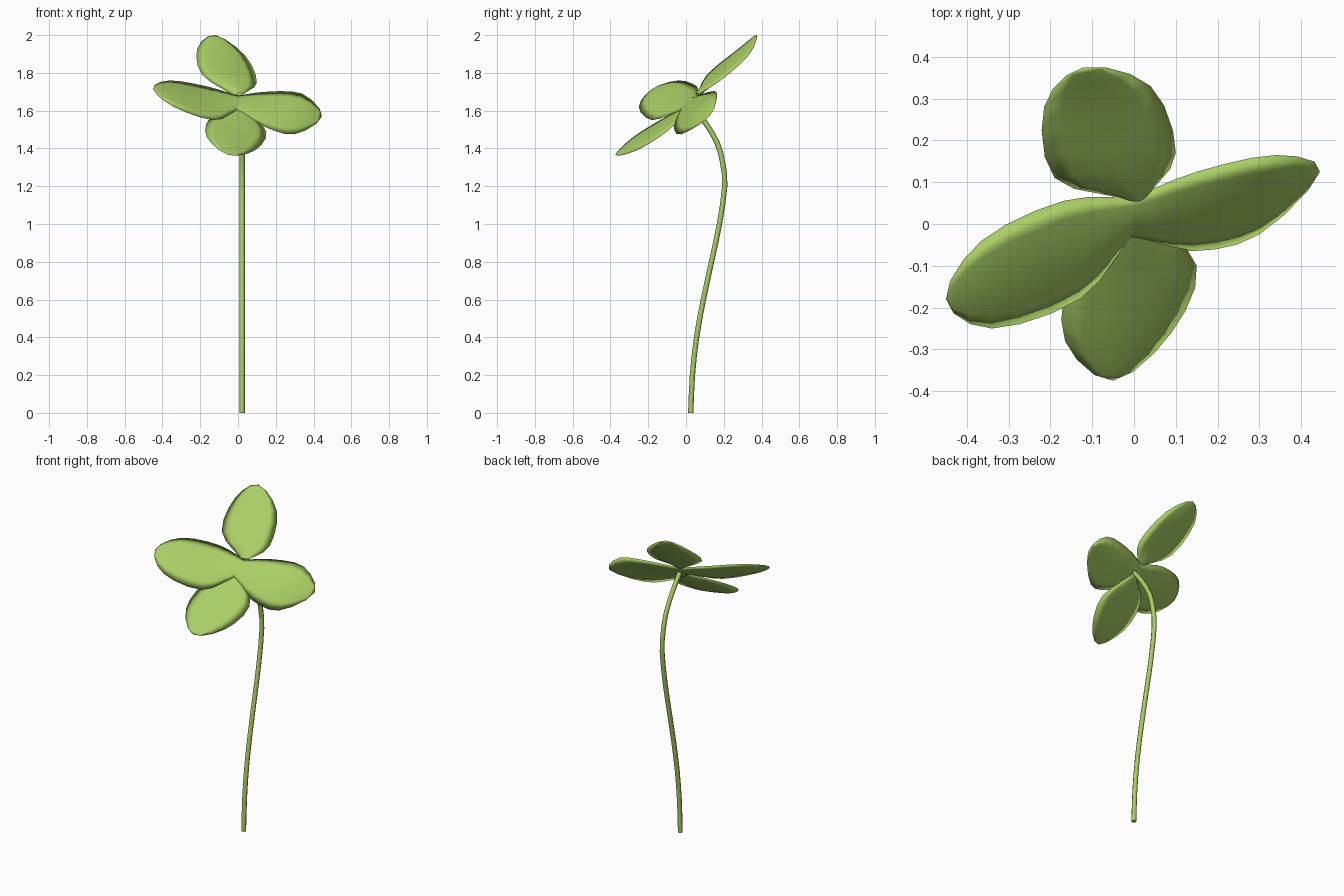
import bpy, bmesh
from mathutils import Vector

if "Cube" in bpy.data.objects:
    bpy.data.objects.remove(bpy.data.objects["Cube"])

green = bpy.data.materials.new("leaf green")
green.diffuse_color = (0.40, 0.62, 0.13, 1)
green.use_nodes = True
green.node_tree.nodes["Principled BSDF"].inputs["Base Color"].default_value = green.diffuse_color


def add_object(name, bm):
    bmesh.ops.recalc_face_normals(bm, faces=bm.faces)
    me = bpy.data.meshes.new(name)
    bm.to_mesh(me)
    bm.free()
    me.materials.append(green)
    for p in me.polygons:
        p.use_smooth = True
    ob = bpy.data.objects.new(name, me)
    bpy.context.collection.objects.link(ob)
    return ob


def spline(points, steps):
    """Smooth curve through the points."""
    p = [Vector(q) for q in points]
    p = [2 * p[0] - p[1]] + p + [2 * p[-1] - p[-2]]
    out = []
    for i in range(1, len(p) - 2):
        a, b, c, d = p[i - 1:i + 3]
        for s in range(steps):
            t = s / steps
            out.append(0.5 * (2 * b + (c - a) * t + (2 * a - 5 * b + 4 * c - d) * t * t
                              + (3 * b - a - 3 * c + d) * t ** 3))
    return out + [p[-2]]


def petal(name, outline, thick=0.014):
    """Thin lens-shaped petal; outline runs base, left side, tip, right side, base."""
    edge = spline(outline, 3)
    n = len(edge) // 2
    cols = 6
    normal = (edge[n] - edge[0]).cross(edge[n // 2] - edge[-1 - n // 2]).normalized()
    bm = bmesh.new()
    for side in (1, -1):
        rows = []
        for i in range(n):
            l, r = edge[i], edge[-1 - i]
            row = []
            for j in range(cols + 1):
                u = j / cols
                bulge = 4 * u * (1 - u) * thick * min(1, (n - i) / 3)
                row.append(bm.verts.new(l.lerp(r, u) + normal * bulge * side))
            rows.append(row)
        tip = bm.verts.new(edge[n])
        for a, b in zip(rows, rows[1:]):
            for j in range(cols):
                bm.faces.new((a[j], a[j + 1], b[j + 1], b[j]))
        for j in range(cols):
            bm.faces.new((rows[-1][j], rows[-1][j + 1], tip))
    bmesh.ops.remove_doubles(bm, verts=bm.verts, dist=0.0005)
    add_object(name, bm)


# Four petals meeting at the flower centre
front_notch = (-0.01, -0.035, 1.60)
back_notch = (0.0, 0.065, 1.68)
petal("left_petal", [back_notch, (-0.17, 0.055, 1.73), (-0.365, -0.04, 1.76), (-0.45, -0.18, 1.715),
                     (-0.34, -0.25, 1.62), (-0.13, -0.18, 1.55), front_notch])
petal("right_petal", [front_notch, (0.14, -0.065, 1.515), (0.30, -0.025, 1.475), (0.445, 0.125, 1.57),
                      (0.34, 0.165, 1.69), (0.15, 0.125, 1.70), back_notch])
petal("back_petal", [(-0.02, 0.06, 1.68), (-0.19, 0.11, 1.79), (-0.215, 0.28, 1.93), (-0.12, 0.375, 2.0),
                     (0.04, 0.33, 1.89), (0.10, 0.17, 1.75), (0.03, 0.065, 1.69)])
petal("front_petal", [(-0.02, 0.0, 1.62), (-0.15, -0.12, 1.56), (-0.165, -0.28, 1.46), (-0.05, -0.375, 1.365),
                      (0.09, -0.26, 1.39), (0.15, -0.10, 1.49), (0.03, 0.03, 1.62)])

# Curved stem: eight-sided tube swept in the x = 0.022 plane
path = spline([(0.022, y, z) for y, z in
               [(0.025, 0), (0.034, 0.2), (0.056, 0.4), (0.092, 0.6), (0.135, 0.8), (0.177, 1.0),
                (0.205, 1.2), (0.195, 1.32), (0.165, 1.43), (0.10, 1.54), (0.03, 1.63)]], 2)
bm = bmesh.new()
rings = []
from math import cos, sin, pi
for i, p in enumerate(path):
    tangent = (path[min(i + 1, len(path) - 1)] - path[max(i - 1, 0)]).normalized()
    if i == 0:
        tangent = Vector((0, 0, 1))
    across = Vector((1, 0, 0))
    up = tangent.cross(across)
    rings.append([bm.verts.new(p + 0.014 * (across * cos(k * pi / 4) + up * sin(k * pi / 4))) for k in range(8)])
for a, b in zip(rings, rings[1:]):
    for k in range(8):
        bm.faces.new((a[k], a[(k + 1) % 8], b[(k + 1) % 8], b[k]))
bm.faces.new(rings[0])
bm.faces.new(rings[-1])
stem = add_object("stem", bm)
bpy.context.view_layer.objects.active = stem
stem.select_set(True)
bpy.ops.object.shade_smooth_by_angle(angle=1.0)
